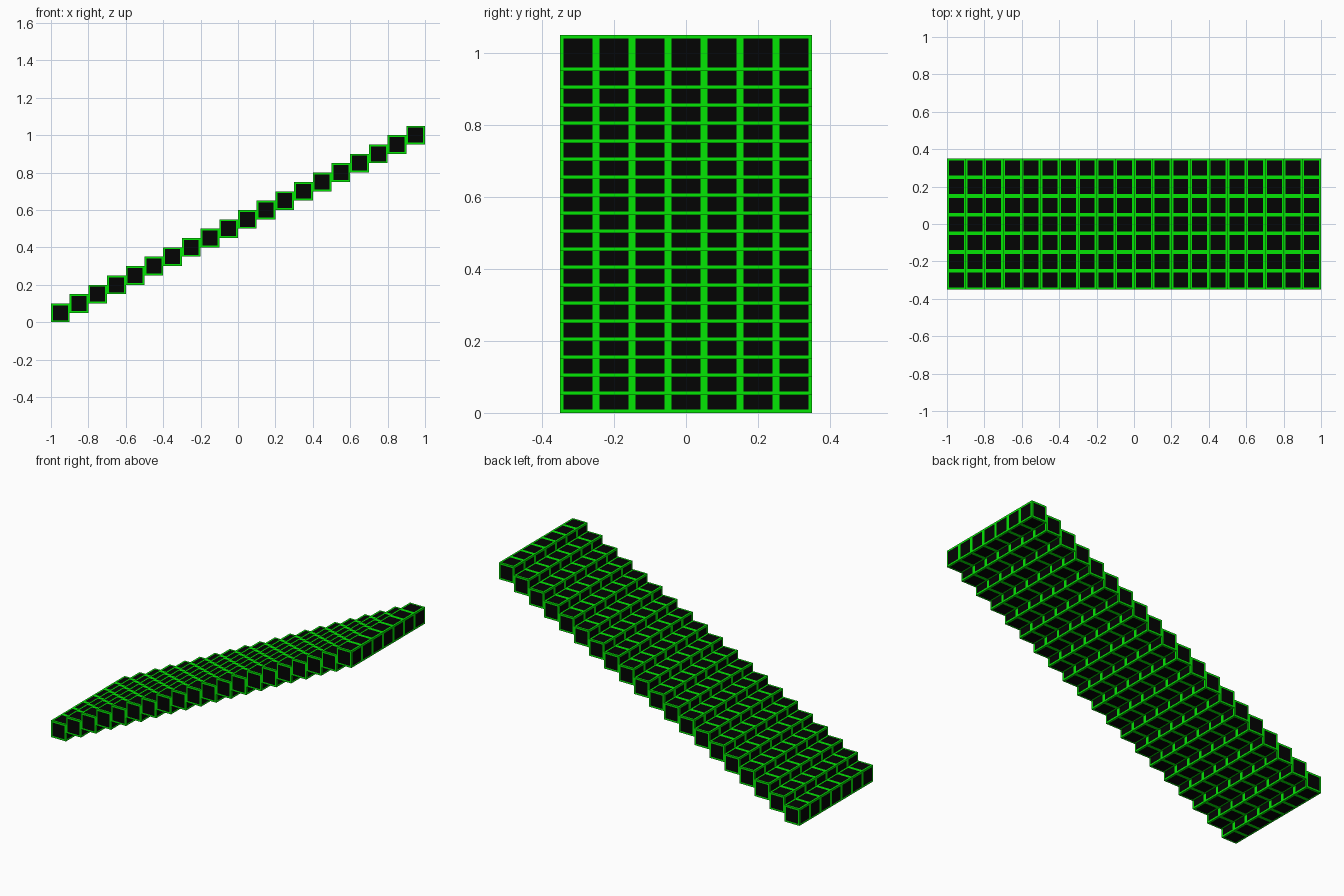
import bpy, bmesh

if "Cube" in bpy.data.objects:
    bpy.data.objects.remove(bpy.data.objects["Cube"])

SIZE, BORDER, STEPS, COLUMNS = 0.1, 0.01, 20, 7


def material(name, colour):
    m = bpy.data.materials.new(name)
    m.diffuse_color = (*colour, 1)
    m.use_nodes = True
    m.node_tree.nodes["Principled BSDF"].inputs["Base Color"].default_value = m.diffuse_color
    return m


black = material("black", (0.001, 0.001, 0.001))
green = material("bright green", (0.001, 0.80, 0.001))

# One block: black panels framed by flat green borders
bm = bmesh.new()
bmesh.ops.create_cube(bm, size=SIZE)
panels = bm.faces[:]
frames = bmesh.ops.inset_individual(bm, faces=panels, thickness=BORDER, use_even_offset=True)
for face in frames["faces"]:
    face.material_index = 1
bm.normal_update()
mesh = bpy.data.meshes.new("stair_block")
bm.to_mesh(mesh)
bm.free()
mesh.materials.append(black)
mesh.materials.append(green)

stairs = bpy.data.objects.new("stair_blocks", mesh)
bpy.context.collection.objects.link(stairs)
stairs.location = (-SIZE * (STEPS - 1) / 2, -SIZE * (COLUMNS - 1) / 2, SIZE / 2)


def repeat(name, count, offset):
    a = stairs.modifiers.new(name, 'ARRAY')
    a.count = count
    a.use_relative_offset = False
    a.use_constant_offset = True
    a.constant_offset_displace = offset


# A row of blocks per step, then each step half a block higher
repeat("row", COLUMNS, (0, SIZE, 0))
repeat("steps", STEPS, (SIZE, 0, SIZE / 2))
